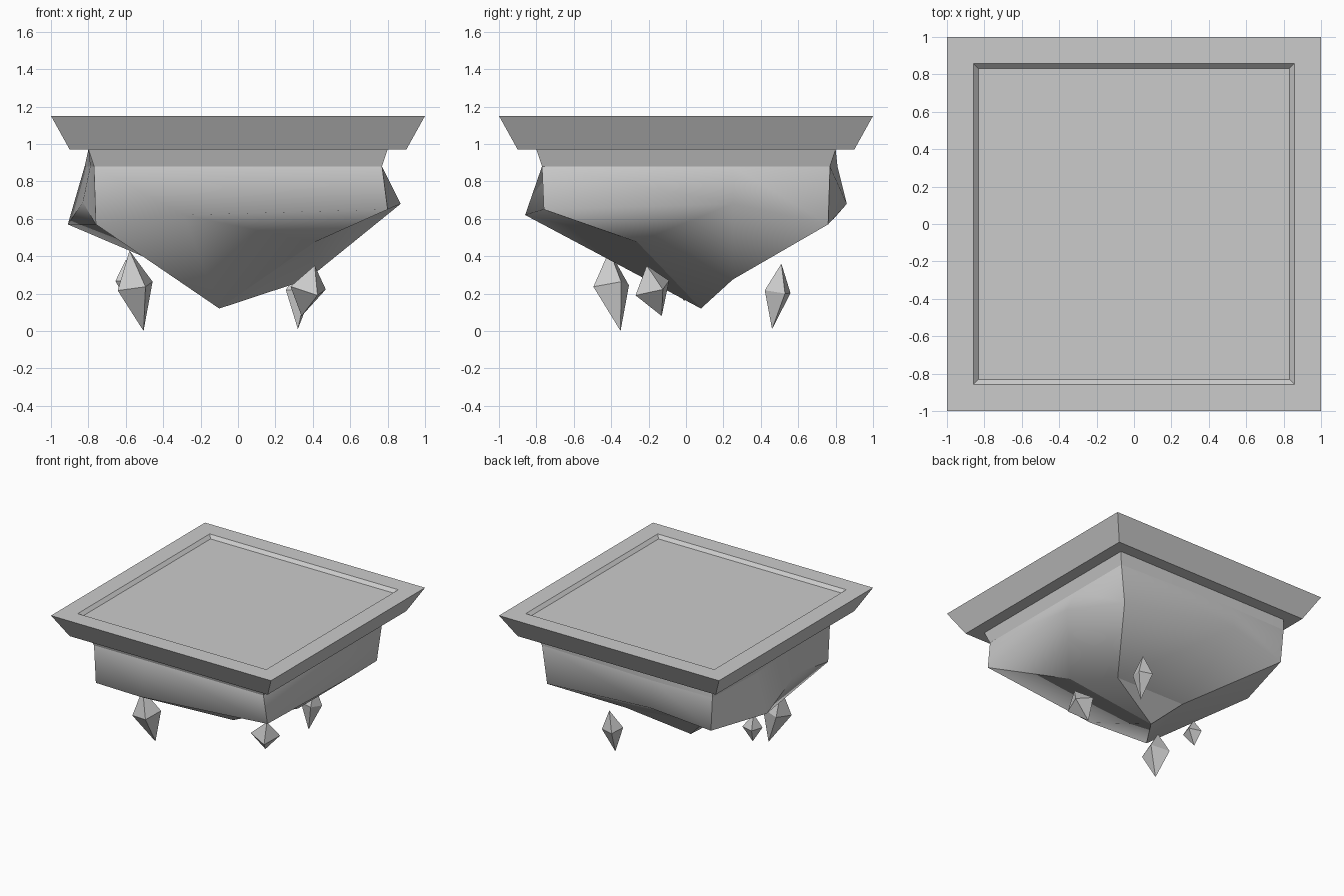
import bpy, bmesh, math
from mathutils import Vector

cube = bpy.data.objects.get("Cube")
if cube:
    bpy.data.objects.remove(cube, do_unlink=True)

stone = bpy.data.materials.new("grey_stone")
stone.use_nodes = True
colour = (0.6, 0.6, 0.6, 1)
stone.diffuse_color = colour
stone.node_tree.nodes["Principled BSDF"].inputs["Base Color"].default_value = colour


def make_object(name, bm):
    bmesh.ops.recalc_face_normals(bm, faces=bm.faces[:])
    mesh = bpy.data.meshes.new(name)
    bm.to_mesh(mesh)
    bm.free()
    mesh.materials.append(stone)
    obj = bpy.data.objects.new(name, mesh)
    bpy.context.collection.objects.link(obj)
    return obj


# Square platform with flared sides and a shallow tray on top
bm = bmesh.new()
rings = []
for half, z in [(0.9, 0.97), (1, 1.15), (0.857, 1.15), (0.832, 1.125)]:
    rings.append([bm.verts.new((sx * half, sy * half, z))
                  for sx, sy in [(-1, -1), (1, -1), (1, 1), (-1, 1)]])
for low, high in zip(rings, rings[1:]):
    for i in range(4):
        j = (i + 1) % 4
        bm.faces.new((low[i], low[j], high[j], high[i]))
bm.faces.new(rings[0][::-1])
bm.faces.new(rings[-1])
make_object("platform", bm)

# Rock below: waist and widest ring, keyed by compass position
widest = {
    "front_left": (-0.76, -0.76, 0.57), "front": (-0.29, -0.86, 0.62),
    "front_right": (0.8, -0.76, 0.65), "right": (0.87, 0.25, 0.68),
    "back_right": (0.73, 0.76, 0.57), "back": (-0.27, 0.86, 0.68),
    "back_left": (-0.78, 0.79, 0.6), "left": (-0.91, 0.25, 0.57),
    "left_fore": (-0.83, -0.25, 0.69),
}
waist_reach = {"back": 0.81, "back_left": 0.8, "left": 0.82, "left_fore": 0.79}
lower = {"tip": (-0.1, 0.08, 0.12), "knee": (0.41, -0.26, 0.475),
         "heel": (0.37, 0.25, 0.275), "hip": (-0.3, 0.21, 0.31)}


def square_point(co, reach, z):
    x, y = [math.copysign(reach, c) if abs(c) > 0.7 else c for c in co[:2]]
    return (x, y, z)


bm = bmesh.new()
group = bm.faces.layers.int.new("group")
names = list(widest)
top = [bm.verts.new(square_point(widest[n], 0.8, 0.97)) for n in names]
waist = [bm.verts.new(square_point(widest[n], waist_reach.get(n, 0.77), 0.88))
         for n in names]
point = {n: bm.verts.new(co) for n, co in {**widest, **lower}.items()}
FRONT, RIGHT, BACK, LEFT, COLLAR, UNDER, BASE, CAP = range(8)


def add_face(verts, number):
    bm.faces.new(verts)[group] = number


sides = [FRONT, FRONT, RIGHT, RIGHT, BACK, BACK, LEFT, LEFT, LEFT]
for i, side in enumerate(sides):
    j = (i + 1) % len(sides)
    add_face((top[i], top[j], waist[j], waist[i]), COLLAR)
    add_face((waist[i], waist[j], point[names[j]], point[names[i]]), side)
add_face(top, CAP)

# Facets that draw the rock down to its tip
facets = [
    (FRONT, "front_left front tip"), (FRONT, "front knee tip"),
    (FRONT, "front front_right knee"),
    (RIGHT, "front_right right knee"), (RIGHT, "right heel knee"),
    (RIGHT, "right back_right heel"), (RIGHT, "knee heel tip"),
    (BACK, "back_right back heel"), (BACK, "back hip heel"),
    (BACK, "back back_left hip"),
    (UNDER, "back_left left hip"), (UNDER, "left left_fore front_left"),
    (UNDER, "left front_left hip"), (UNDER, "front_left tip hip"),
    (BASE, "heel hip tip"),
]
for number, corners in facets:
    add_face([point[n] for n in corners.split()], number)

# Smooth inside each side, crisp between sides and around corners of the collar
for face in bm.faces:
    face.smooth = True
bm.normal_update()
for edge in bm.edges:
    a, b = edge.link_faces
    collar_corner = a[group] == b[group] == COLLAR and edge.calc_face_angle(0) > 0.6
    edge.smooth = a[group] == b[group] and not collar_corner
make_object("hanging_rock", bm)


# Floating shards: tilted four-sided double points
def make_shard(name, top_co, bottom_co, middle, radius, turn):
    bm = bmesh.new()
    apex, base = bm.verts.new(top_co), bm.verts.new(bottom_co)
    axis = (Vector(top_co) - Vector(bottom_co)).normalized()
    tilt = Vector((0, 0, 1)).rotation_difference(axis)
    ring = []
    for i in range(4):
        angle = math.radians(turn + 90 * i)
        spoke = Vector((math.cos(angle), math.sin(angle), 0)) * radius
        ring.append(bm.verts.new(Vector(middle) + tilt @ spoke))
    for i in range(4):
        j = (i + 1) % 4
        bm.faces.new((ring[i], ring[j], apex))
        bm.faces.new((ring[j], ring[i], base))
    make_object(name, bm)


make_shard("shard_front_left", (-0.58, -0.41, 0.43), (-0.505, -0.35, 0),
           (-0.55, -0.4, 0.24), 0.11, 30)
make_shard("shard_front_right", (0.41, -0.21, 0.35), (0.34, -0.13, 0.08),
           (0.375, -0.18, 0.23), 0.11, 30)
make_shard("shard_back_right", (0.34, 0.51, 0.36), (0.32, 0.46, 0.01),
           (0.325, 0.49, 0.21), 0.08, 30)
make_shard("shard_left", (-0.6, -0.02, 0.38), (-0.6, -0.01, 0.16),
           (-0.59, -0.02, 0.27), 0.075, 30)
